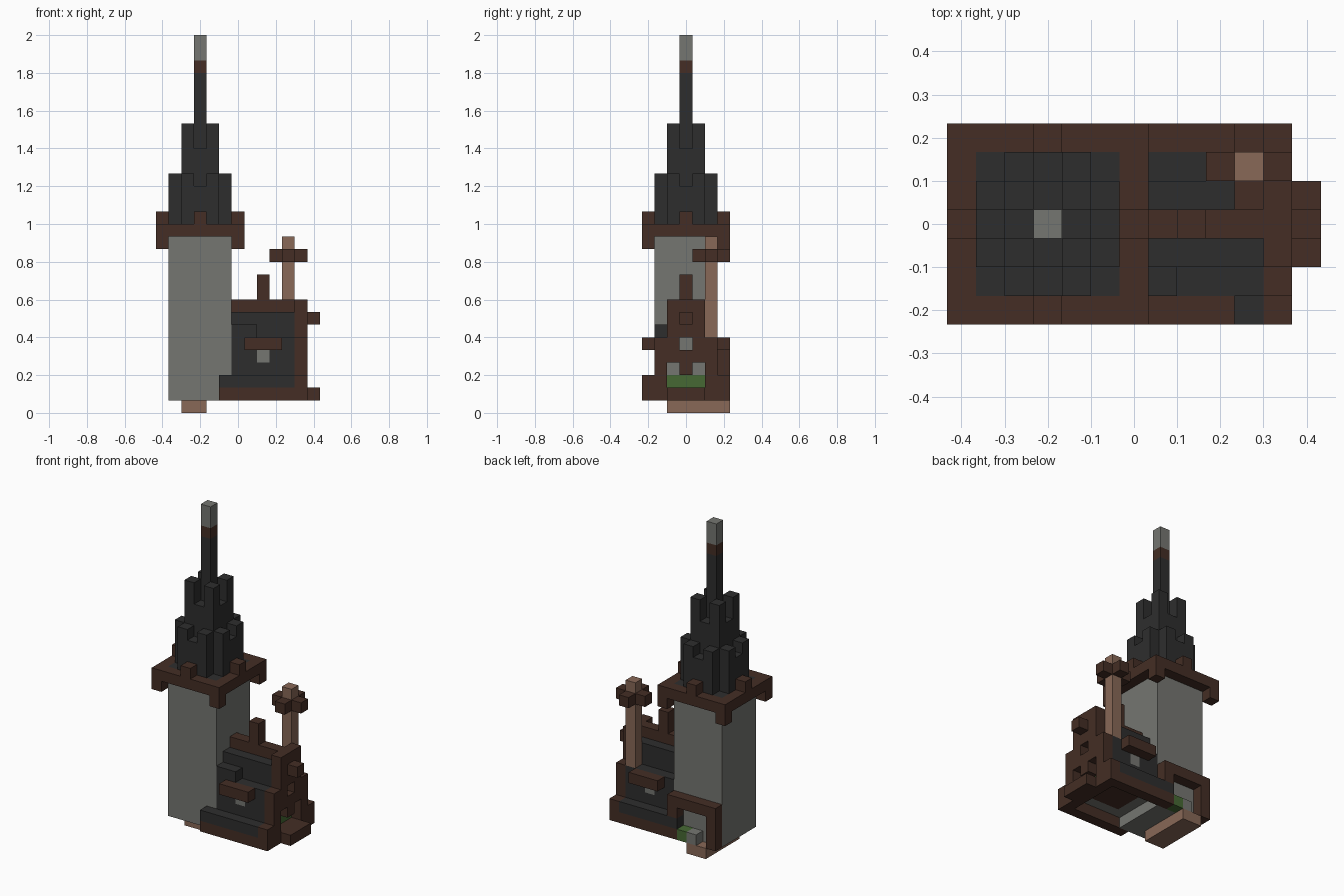
import bpy, bmesh
from mathutils import Matrix, Vector

if "Cube" in bpy.data.objects:
    bpy.data.objects.remove(bpy.data.objects["Cube"])

U = 1 / 15                      # size of one block
ORIGIN = Vector((-6.5, -3.5, 0))


def material(name, r, g, b):
    m = bpy.data.materials.new(name)
    m.use_nodes = True
    m.diffuse_color = (r, g, b, 1)
    m.node_tree.nodes["Principled BSDF"].inputs["Base Color"].default_value = (r, g, b, 1)
    return m


WOOD = material("dark brown wood", .058, .027, .018)
SLATE = material("charcoal slate", .027, .027, .027)
STONE = material("grey stone", .178, .181, .165)
CLAY = material("tan clay", .246, .138, .095)
GRASS = material("green grass", .061, .141, .034)


def part(name, mat, *boxes):
    """Each box holds the first and last block it fills along x, y and z."""
    bm = bmesh.new()
    for box in boxes:
        lo = Vector(box[0::2])
        hi = Vector(box[1::2]) + Vector((1, 1, 1))
        mid = ((lo + hi) / 2 + ORIGIN) * U
        bmesh.ops.create_cube(bm, size=1, matrix=Matrix.Translation(mid)
                              @ Matrix.Diagonal((*((hi - lo) * U), 1)))
    mesh = bpy.data.meshes.new(name)
    bm.to_mesh(mesh)
    bm.free()
    mesh.materials.append(mat)
    ob = bpy.data.objects.new(name, mesh)
    bpy.context.collection.objects.link(ob)
    return ob


def both(*boxes):
    """Boxes plus their copies mirrored from front to back."""
    return [*boxes] + [(a, b, 6 - d, 6 - c, e, f) for a, b, c, d, e, f in boxes]


# Tower shaft and the eave around it
part("tower_shaft", STONE, (1, 5, 1, 5, 1, 13))
part("tower_eave", WOOD, *both((0, 6, 0, 0, 14, 14)), (0, 0, 1, 5, 14, 14), (6, 6, 1, 5, 14, 14))
part("eave_corners", WOOD, *[(i, i, j, j, 13, 13) for i in (0, 6) for j in (0, 6)])
part("eave_knobs", WOOD, *[(i, i, j, j, 15, 15) for i, j in ((3, 0), (3, 6), (0, 3), (6, 3))])

# Stepped spire: column tops follow the distance from the centre
TOPS = {(0, 0): 26, (0, 1): 20, (1, 1): 22, (0, 2): 17, (1, 2): 18}
columns = []
for i in range(1, 6):
    for j in range(1, 6):
        key = tuple(sorted((abs(i - 3), abs(j - 3))))
        if key in TOPS:
            columns.append((i, i, j, j, 15, TOPS[key]))
part("spire_base", SLATE, (1, 5, 1, 5, 14, 14))
part("spire", SLATE, *columns)
part("spire_band", WOOD, (3, 3, 3, 3, 27, 27))
part("spire_tip", STONE, (3, 3, 3, 3, 28, 29))

# House floor and core
part("house_floor", STONE, *both((6, 9, 1, 1, 2, 2)), (6, 6, 2, 4, 2, 2))
part("floor_rug", WOOD, (7, 9, 2, 4, 2, 2))
part("floor_grass", GRASS, (10, 10, 1, 5, 2, 2))
part("house_core", STONE, (6, 10, 2, 4, 3, 5))
part("base_beams", WOOD, *both((5, 10, 0, 0, 1, 1)))

# Stepped roof with a window under each balcony
part("roof", SLATE, *both((5, 10, 0, 0, 2, 2), (6, 10, 1, 1, 3, 3), (6, 7, 1, 1, 4, 4),
                          (9, 10, 1, 1, 4, 4), (6, 10, 1, 1, 5, 5)), (6, 10, 2, 4, 6, 7))
part("side_windows", STONE, *both((8, 8, 1, 1, 4, 4)))
part("balconies", WOOD, *both((7, 9, 0, 0, 5, 5)))
part("dormer", SLATE, (6, 7, 1, 1, 6, 6))
part("roof_ridge", WOOD, (6, 10, 3, 3, 8, 8))
part("ridge_post", WOOD, (8, 8, 3, 3, 9, 10))

# Gable wall with open doorway and windows
part("gable_wall", WOOD,
     (11, 11, 0, 6, 1, 1), *both((11, 11, 0, 1, 2, 2), (11, 11, 1, 1, 3, 3)),
     (11, 11, 3, 3, 3, 3), (11, 11, 1, 5, 4, 4), *both((11, 11, 1, 2, 5, 5)),
     (11, 11, 2, 4, 6, 8))
part("gable_knob", WOOD, (12, 12, 3, 3, 7, 7))
part("door_step", WOOD, (12, 12, 2, 4, 1, 1))

# Chimney
part("chimney", CLAY, (10, 10, 5, 5, 6, 13))
part("chimney_collar", WOOD, *[(i, i, j, j, 12, 12) for i, j in ((9, 5), (11, 5), (10, 4), (10, 6))])

# Rear porch and path
part("path", CLAY, (2, 3, 2, 6, 0, 0))
part("porch_frame", WOOD, (1, 1, 6, 6, 1, 3), (5, 5, 6, 6, 3, 3), (1, 5, 6, 6, 4, 4))
part("porch_stone", STONE, (3, 3, 6, 6, 1, 1))
part("porch_grass", GRASS, (4, 4, 6, 6, 1, 1))
